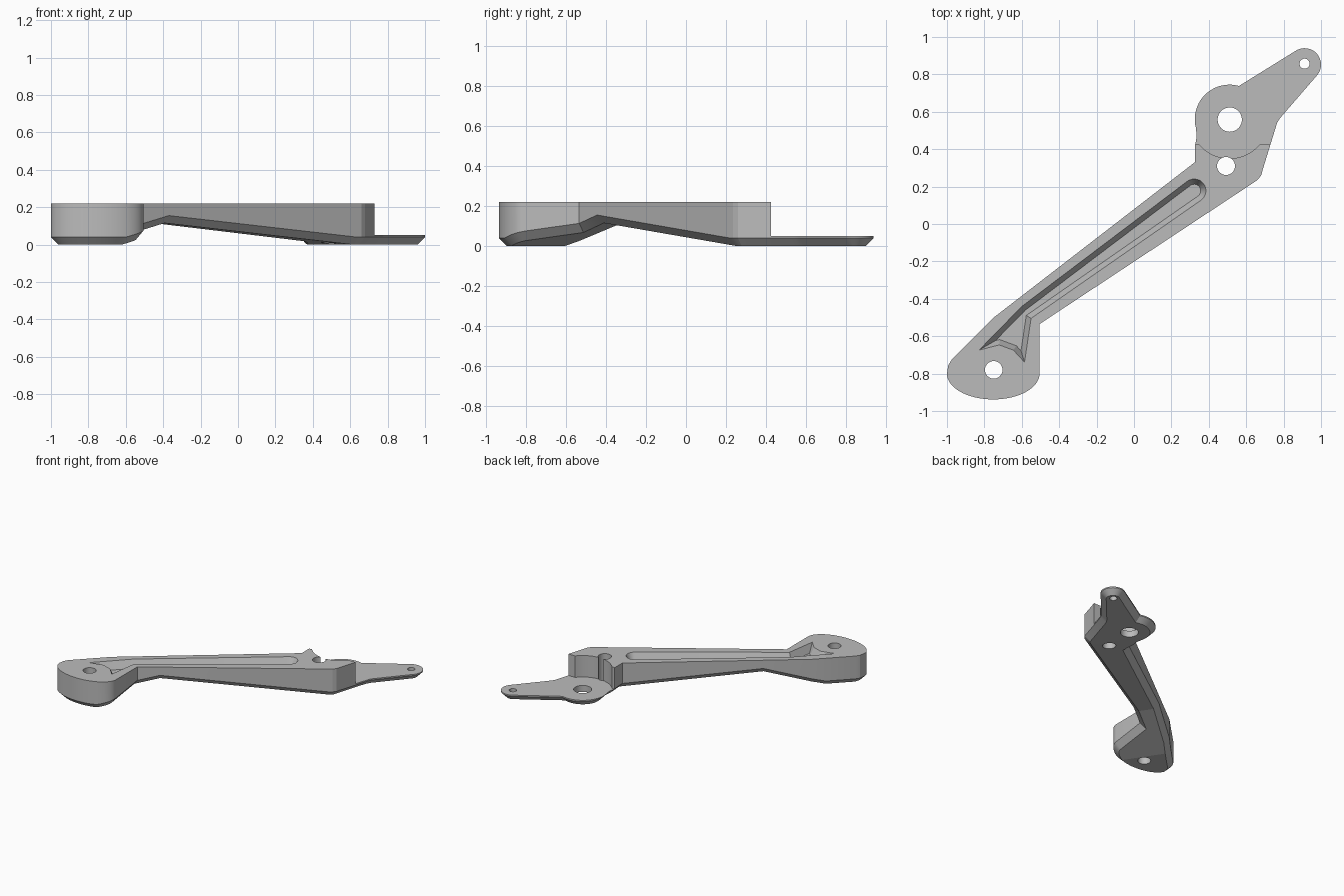
import bpy, bmesh
from math import sin, cos, radians
from mathutils import Vector

cube = bpy.data.objects.get("Cube")
if cube:
    bpy.data.objects.remove(cube, do_unlink=True)

# Single grey finish
grey = bpy.data.materials.new("plain_grey")
grey.use_nodes = True
colour = (0.5, 0.5, 0.5, 1)
grey.diffuse_color = colour
grey.node_tree.nodes["Principled BSDF"].inputs["Base Color"].default_value = colour

TOP = 0.22
ARM = Vector((0.835, 0.55, 0))          # direction of the arm
KNOTS = [(-1.0, 0.0), (-0.554, 0.115), (0.65, 0.0)]   # underside along the arm


def arc(cx, cy, rx, ry, start, end, n):
    angles = [radians(start + (end - start) * i / n) for i in range(n + 1)]
    return [(cx + rx * cos(a), cy + ry * sin(a)) for a in angles]


def arch(co):
    """Height of the underside at a point."""
    s = co.dot(ARM)
    for (s0, z0), (s1, z1) in zip(KNOTS, KNOTS[1:]):
        if s0 <= s <= s1:
            return z0 + (z1 - z0) * (s - s0) / (s1 - s0)
    return 0.0


def prism(name, outline, base, rim, top, inset=0, arched=False):
    """Upright solid whose bottom edge is chamfered from rim down to base."""
    bm = bmesh.new()
    face = bm.faces.new([bm.verts.new((x, y, 0)) for x, y in outline])
    bm.normal_update()
    if inset:
        bmesh.ops.inset_region(bm, faces=[face], thickness=inset,
                               use_boundary=True, use_even_offset=True)
    for v in bm.verts:
        v.co.z = rim if v.is_boundary else base
    if arched:
        for s, _ in KNOTS:
            bm.normal_update()
            bmesh.ops.bisect_plane(bm, geom=bm.verts[:] + bm.edges[:] + bm.faces[:],
                                   plane_co=ARM * s / ARM.length_squared, plane_no=ARM)
        for v in bm.verts:
            v.co.z += arch(Vector((v.co.x, v.co.y, 0)))
    border = [e for e in bm.edges if e.is_boundary]
    walls = bmesh.ops.extrude_edge_only(bm, edges=border)["geom"]
    for v in walls:
        if isinstance(v, bmesh.types.BMVert):
            v.co.z = top
    bmesh.ops.edgeloop_fill(bm, edges=[e for e in bm.edges if e.is_boundary])
    bm.normal_update()
    bmesh.ops.recalc_face_normals(bm, faces=bm.faces[:])
    if bm.calc_volume(signed=True) < 0:
        bmesh.ops.reverse_faces(bm, faces=bm.faces[:])
    mesh = bpy.data.meshes.new(name)
    bm.to_mesh(mesh)
    bm.free()
    mesh.materials.append(grey)
    obj = bpy.data.objects.new(name, mesh)
    bpy.context.collection.objects.link(obj)
    return obj


def cut(target, cutter):
    mod = target.modifiers.new("cut", "BOOLEAN")
    mod.operation = "DIFFERENCE"
    mod.solver = "EXACT"
    mod.object = cutter
    bpy.ops.object.select_all(action="DESELECT")
    bpy.context.view_layer.objects.active = target
    target.select_set(True)
    bpy.ops.object.modifier_apply(modifier=mod.name)
    bpy.data.objects.remove(cutter, do_unlink=True)


# Body: rounded foot, slanted arm, round boss and pointed tab
outline = arc(-0.7525, -0.80, 0.2475, 0.138, 180, 360, 32)
outline += [(-0.505, -0.535), (0.63, 0.215), (0.66, 0.235), (0.68, 0.26), (0.688, 0.29)]
outline += [(0.765, 0.54), (0.78, 0.565)]
outline += arc(0.912, 0.852, 0.088, 0.088, -39, 121, 16)
outline += arc(0.51, 0.56, 0.185, 0.185, 74, 195, 20)
outline += [(0.335, 0.47), (0.325, 0.43), (0.325, 0.33), (-0.75, -0.5),
            (-0.975, -0.725), (-0.993, -0.755)]
body = prism("bracket_arm", outline, 0.0, 0.04, TOP, inset=0.04, arched=True)

# Step down to the thin mounting flange
step = arc(0.51, 0.56, 0.21, 0.21, 220, 320, 20)
step += [(1.2, 0.425), (1.2, 1.1), (0.2, 1.1), (0.2, 0.425)]
cut(body, prism("flange_step_cutter", step, 0.05, 0.05, 0.4))

# Long recess with sloped walls, widening into a pocket at the foot
recess = arc(0.322, 0.178, 0.063, 0.063, -55, 127, 14)
recess += [(-0.6, -0.44), (-0.83, -0.675), (-0.72, -0.647), (-0.645, -0.675),
           (-0.585, -0.74), (-0.55, -0.505)]
cut(body, prism("recess_cutter", recess, 0.16, TOP + 0.001, 0.4, inset=0.028))

# Bolt holes
for x, y, r in [(-0.75, -0.78, 0.047), (0.512, 0.558, 0.065),
                (0.492, 0.31, 0.048), (0.912, 0.857, 0.027)]:
    ring = arc(x, y, r, r, 0, 348.75, 31)
    cut(body, prism("hole_cutter", ring, -0.2, -0.2, 0.5))

bpy.ops.object.select_all(action="DESELECT")
bpy.context.view_layer.objects.active = body
body.select_set(True)
bpy.ops.object.shade_smooth_by_angle(angle=0.25)
